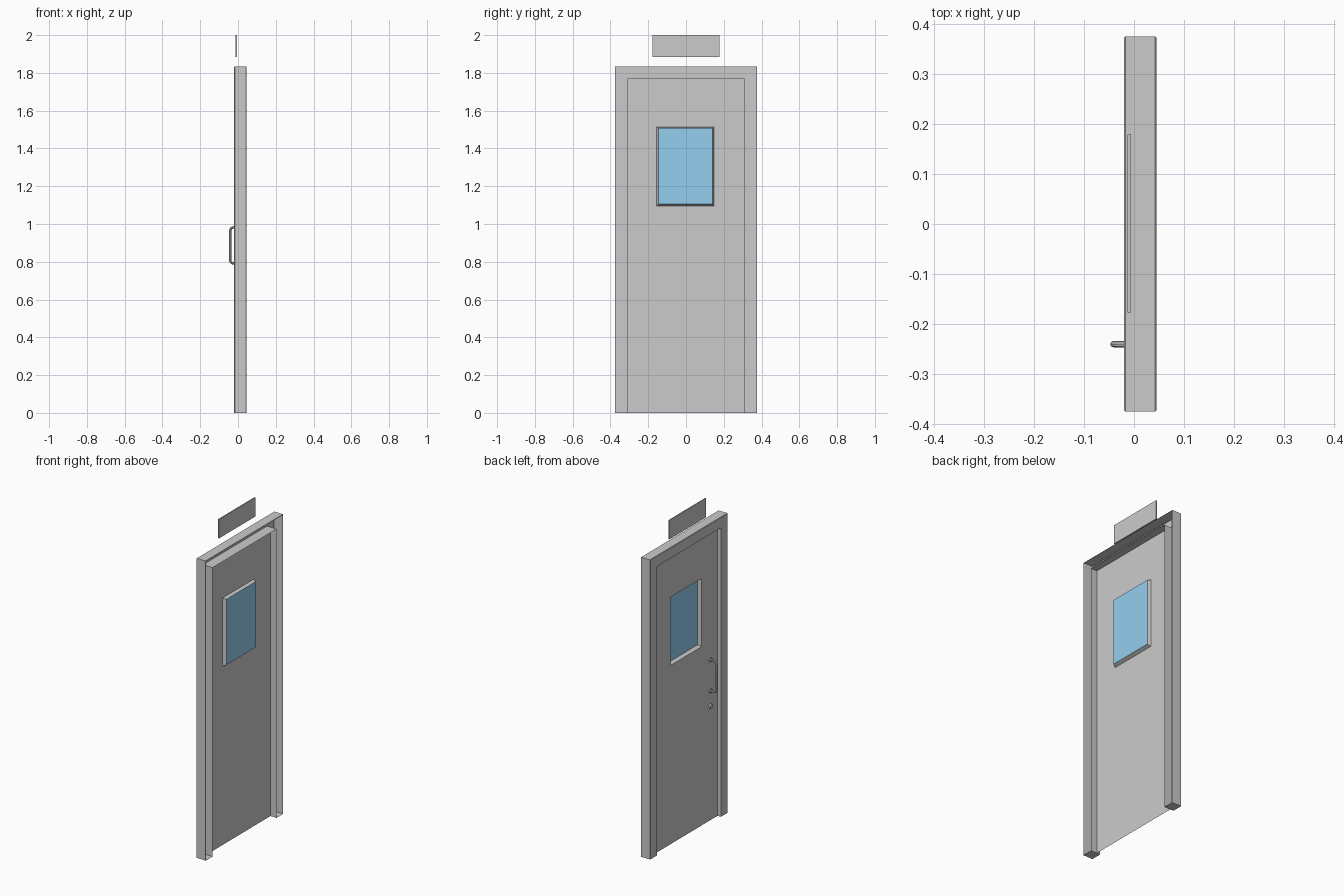
import bpy, math

if "Cube" in bpy.data.objects:
    bpy.data.objects.remove(bpy.data.objects["Cube"])

W, H, T = 0.375, 1.835, 0.065      # half width, height, trim width
X0, X1, XP = -0.02, 0.045, 0.003   # frame back, frame open edge, panel plane
HY = -0.24                         # handle position in y


def mesh_object(name, verts, faces):
    me = bpy.data.meshes.new(name)
    me.from_pydata(verts, [], faces)
    me.update()
    ob = bpy.data.objects.new(name, me)
    bpy.context.collection.objects.link(ob)
    return ob


def rect(x, y0, y1, z0, z1):
    return [(x, y0, z0), (x, y0, z1), (x, y1, z1), (x, y1, z0)]


def disc(name, z, radius, x_out):
    bpy.ops.mesh.primitive_cylinder_add(
        vertices=20, radius=radius, depth=XP - x_out,
        location=((XP + x_out) / 2, HY, z), rotation=(0, math.pi / 2, 0))
    ob = bpy.context.object
    ob.name = name
    bpy.ops.object.shade_smooth_by_angle()


# Door frame: open channel profile swept round the opening with mitred corners
c = 0.003
profile = [(c, X1), (0, X1 - c), (0, X0 + c), (c, X0), (T, X0), (T, X1)]
n = len(profile)
verts, faces = [], []
for side, top in ((-1, 0), (-1, 1), (1, 1), (1, 0)):
    for d, x in profile:
        verts.append((x, side * (W - d), (H - d) * top))
for s in range(3):
    for i in range(n - 1):
        a = s * n + i
        faces.append((a, a + 1, a + n + 1, a + n))
faces += [tuple(range(n)), tuple(range(4 * n - 1, 3 * n - 1, -1))]
mesh_object("door_frame", verts, faces)

# Door panel: thin sheet with a window opening pushed towards +x
XG = XP + 0.02
glass = rect(XG, -0.145, 0.14, 1.105, 1.507)
verts = (rect(XP, -W + T, W - T, 0, H - T)
         + rect(XP, -0.155, 0.147, 1.095, 1.513) + glass)
faces = []
for ring in (0, 4):
    for i in range(4):
        j = (i + 1) % 4
        faces.append((ring + i, ring + j, ring + 4 + j, ring + 4 + i))
mesh_object("door_panel", verts, faces)

# Window glass
pane = mesh_object("window_glass", glass, [(0, 1, 2, 3)])
blue = bpy.data.materials.new("glass_blue")
blue.diffuse_color = (0.3, 0.62, 0.87, 1)
blue.use_nodes = True
blue.node_tree.nodes["Principled BSDF"].inputs["Base Color"].default_value = blue.diffuse_color
pane.data.materials.append(blue)

# Sign plate above the door
bpy.ops.mesh.primitive_cube_add(size=1, location=(-0.009, 0.001, 1.942))
sign = bpy.context.object
sign.name = "sign_plate"
sign.scale = (0.007, 0.355, 0.116)
bpy.ops.object.transform_apply(location=False, rotation=False, scale=True)

# Pull handle: round bar with two rounded bends
XH, ZL, ZU, R = -0.041, 0.792, 0.982, 0.018
path = [(XP, ZL)]
for cz, start in ((ZL + R, -90), (ZU - R, -180)):
    for k in range(6):
        a = math.radians(start - 18 * k)
        path.append((XH + R + R * math.cos(a), cz + R * math.sin(a)))
path.append((XP, ZU))
cu = bpy.data.curves.new("pull_handle", 'CURVE')
cu.dimensions = '3D'
cu.bevel_depth = 0.0065
cu.bevel_resolution = 2
cu.use_fill_caps = True
sp = cu.splines.new('POLY')
sp.points.add(len(path) - 1)
for p, (x, z) in zip(sp.points, path):
    p.co = (x, HY, z, 1)
handle = bpy.data.objects.new("pull_handle", cu)
bpy.context.collection.objects.link(handle)
bpy.ops.object.select_all(action='DESELECT')
handle.select_set(True)
bpy.context.view_layer.objects.active = handle
bpy.ops.object.convert(target='MESH')
bpy.ops.object.shade_smooth_by_angle()

# Handle mounts and lock
disc("handle_mount_lower", ZL, 0.013, XP - 0.006)
disc("handle_mount_upper", ZU, 0.013, XP - 0.006)
disc("lock", 0.70, 0.014, XP - 0.01)
